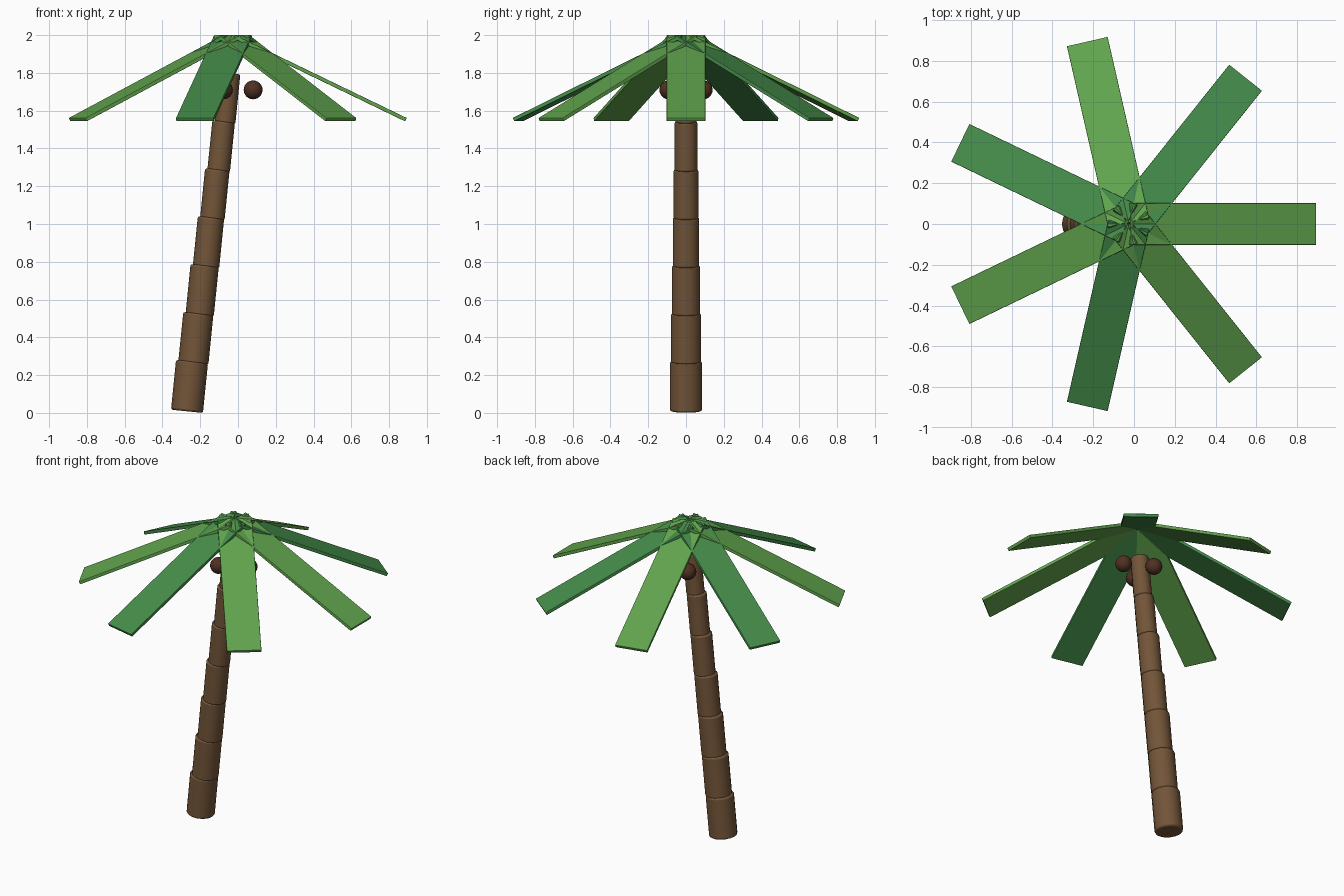
import bpy
from math import sin, cos, pi
from mathutils import Matrix, Vector

if "Cube" in bpy.data.objects:
    bpy.data.objects.remove(bpy.data.objects["Cube"])


def material(name, rgb):
    m = bpy.data.materials.new(name)
    m.diffuse_color = (*rgb, 1)
    m.use_nodes = True
    m.node_tree.nodes["Principled BSDF"].inputs["Base Color"].default_value = m.diffuse_color
    return m


BARK = material("bark", (0.17, 0.09, 0.04))
NUT = material("nut", (0.08, 0.03, 0.016))
LIGHT = material("light_leaf", (0.12, 0.37, 0.075))
DARK = material("dark_leaf", (0.06, 0.27, 0.07))


def finish(name, mat, bevel=0.0):
    o = bpy.context.object
    o.name = name
    o.data.materials.append(mat)
    if bevel:
        b = o.modifiers.new("bevel", 'BEVEL')
        b.width, b.segments = bevel, 2
        b.limit_method = 'ANGLE'
    return o


# Leaning trunk: stacked segments, each narrower than the one below
LEAN, LENGTH = 0.1, 0.265
for i in range(7):
    r = 0.085 - 0.005 * i
    base = Vector((-0.27 + 0.0335 * i, 0, 0.0085 + 0.2542 * i))
    centre = base + Vector((sin(LEAN), 0, cos(LEAN))) * LENGTH / 2
    bpy.ops.mesh.primitive_cylinder_add(vertices=16, radius=r, depth=LENGTH,
                                        location=centre, rotation=(0, LEAN, 0))
    finish(f"trunk_segment_{i + 1}", BARK, 0.01)
    bpy.ops.object.shade_smooth_by_angle(angle=0.7)

# Seven flat fronds drooping from the crown
CROWN_X, DROOP, THICK = -0.025, 0.45, 0.02
for i in range(7):
    bpy.ops.mesh.primitive_cube_add(size=1)
    o = finish(f"frond_{i + 1}", LIGHT if i % 2 == 0 else DARK, 0.003)
    shape = Matrix.Translation((0.515, 0, -THICK / 2)) @ Matrix.Diagonal((1.01, 0.205, THICK, 1))
    o.data.transform(Matrix.Rotation(DROOP, 4, 'Y') @ shape)
    o.location = (CROWN_X, 0, 2.005)
    o.rotation_euler.z = i * 2 * pi / 7

# Three coconuts around the trunk top
for i in range(3):
    a = i * 2 * pi / 3
    bpy.ops.mesh.primitive_uv_sphere_add(
        segments=20, ring_count=12, radius=0.05,
        location=(CROWN_X + 0.105 * cos(a), 0.105 * sin(a), 1.71))
    finish(f"coconut_{i + 1}", NUT)
    bpy.ops.object.shade_smooth()
